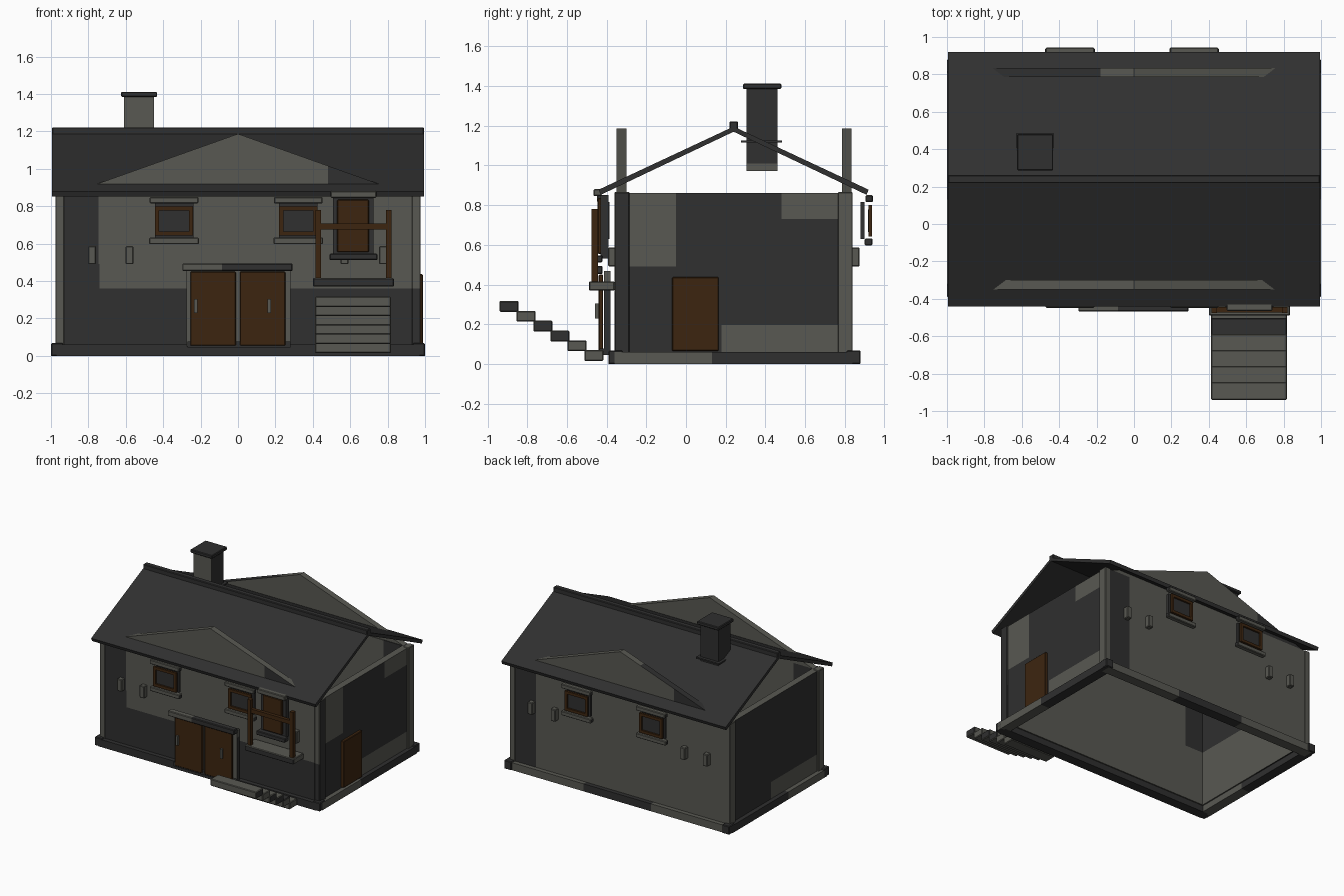
import bpy, bmesh
from mathutils import Vector

if "Cube" in bpy.data.objects:
    bpy.data.objects.remove(bpy.data.objects["Cube"])


def material(name, rgb):
    m = bpy.data.materials.new(name)
    m.diffuse_color = (*rgb, 1)
    m.use_nodes = True
    m.node_tree.nodes["Principled BSDF"].inputs["Base Color"].default_value = m.diffuse_color
    return m


LIGHT = material("light stone", (0.098, 0.098, 0.084))
DARK = material("dark slate", (0.029, 0.029, 0.029))
WOOD = material("brown wood", (0.046, 0.0185, 0.005))
AX = {"x": 0, "y": 1, "z": 2}


def finish(name, bm, mat, cuts=(), rule=None, alt=None, bevel=0):
    """Cut the mesh on planes, colour faces by rule(centre, normal)."""
    for a, v in cuts:
        co, no = Vector(), Vector()
        co[AX[a]], no[AX[a]] = v, 1
        bmesh.ops.bisect_plane(bm, geom=bm.verts[:] + bm.edges[:] + bm.faces[:],
                               plane_co=co, plane_no=no)
    bmesh.ops.recalc_face_normals(bm, faces=bm.faces[:])
    if rule:
        for f in bm.faces:
            f.material_index = int(bool(rule(f.calc_center_median(), f.normal)))
    me = bpy.data.meshes.new(name)
    bm.to_mesh(me)
    bm.free()
    me.materials.append(mat)
    if alt:
        me.materials.append(alt)
    ob = bpy.data.objects.new(name, me)
    bpy.context.collection.objects.link(ob)
    if bevel:
        b = ob.modifiers.new("bevel", "BEVEL")
        b.width, b.segments = bevel, 1
    return ob


def box(name, x, y, z, mat, **kw):
    bm = bmesh.new()
    bmesh.ops.create_cube(bm, size=1)
    for v in bm.verts:
        v.co = [(p[0] + p[1]) / 2 + c * abs(p[1] - p[0]) for p, c in zip((x, y, z), v.co)]
    return finish(name, bm, mat, **kw)


def prism(name, pts, axis, a0, a1, mat, **kw):
    """Extrude a profile along x (points are y, z) or along y (points are x, z)."""
    bm = bmesh.new()
    place = (lambda p, a: (a, p[0], p[1])) if axis == "x" else (lambda p, a: (p[0], a, p[1]))
    face = bm.faces.new([bm.verts.new(place(p, a0)) for p in pts])
    out = bmesh.ops.extrude_face_region(bm, geom=[face])
    step = (a1 - a0, 0, 0) if axis == "x" else (0, a1 - a0, 0)
    bmesh.ops.translate(bm, vec=step, verts=[g for g in out["geom"] if isinstance(g, bmesh.types.BMVert)])
    return finish(name, bm, mat, **kw)


MID = 0.24  # ridge line in y

# plinth strips and corner blocks
box("plinth_front", (-0.97, 0.97), (-0.39, -0.31), (0, 0.06), DARK)
box("plinth_back", (-0.97, 0.97), (0.79, 0.87), (0, 0.06), DARK, cuts=[("x", -0.3), ("x", 0.3)],
    rule=lambda c, n: abs(c.x) > 0.3, alt=LIGHT)
for s, side in ((-1, "left"), (1, "right")):
    box(f"plinth_{side}", (s * 0.92, s), (-0.36, 0.84), (0, 0.06), DARK, cuts=[("y", 0.13)],
        rule=lambda c, n: c.y < 0.13, alt=LIGHT)
    for y in (-0.355, 0.845):
        box("plinth_corner", (s * 0.935, s), (y - 0.035, y + 0.035), (0, 0.068), DARK, bevel=0.005)

# front and back walls, two storeys each
box("front_wall_lower", (-0.96, 0.96), (-0.355, -0.30), (0.05, 0.492), LIGHT,
    cuts=[("x", -0.74), ("z", 0.36)], alt=DARK,
    rule=lambda c, n: n.y < -0.5 and (c.x < -0.74 or c.z < 0.36))
box("front_wall_upper", (-0.96, 0.96), (-0.355, -0.30), (0.492, 0.862), LIGHT,
    cuts=[("x", -0.745)], alt=DARK, rule=lambda c, n: c.x < -0.745)
for nm, z0, z1 in (("lower", 0.05, 0.492), ("upper", 0.492, 0.862)):
    box(f"back_wall_{nm}", (-0.96, 0.96), (0.78, 0.835), (z0, z1), LIGHT,
        cuts=[("x", 0.745)], alt=DARK, rule=lambda c, n: c.x > 0.745)

# side walls
box("right_wall_lower", (0.91, 0.965), (-0.30, 0.78), (0.05, 0.492), DARK,
    cuts=[("y", 0.18), ("z", 0.195)], alt=LIGHT,
    rule=lambda c, n: n.x < -0.5 or (c.y > 0.18 and c.z < 0.195))
box("right_wall_upper", (0.91, 0.965), (-0.30, 0.78), (0.492, 0.862), DARK,
    cuts=[("y", -0.05), ("y", 0.48), ("z", 0.73)], alt=LIGHT,
    rule=lambda c, n: n.z > 0.5 or c.y < -0.05 or (c.y > 0.48 and c.z > 0.73))
box("left_wall_lower", (-0.965, -0.91), (-0.30, 0.78), (0.05, 0.492), DARK,
    cuts=[("y", 0.3), ("z", 0.195)], alt=LIGHT,
    rule=lambda c, n: n.x > 0.5 or (c.y < 0.3 and c.z < 0.195))
box("left_wall_upper", (-0.965, -0.91), (-0.30, 0.78), (0.492, 0.862), DARK,
    alt=LIGHT, rule=lambda c, n: n.z > 0.5)

# corner posts
for s in (-1, 1):
    for y0, y1 in ((-0.36, -0.285), (0.765, 0.84)):
        dark_side = s > 0 and y0 < 0
        box("corner_post", (s * 0.93, s * 0.977), (y0, y1), (0.05, 0.866), LIGHT, bevel=0.004,
            cuts=[("z", 0.36)], alt=DARK,
            rule=lambda c, n: dark_side and (n.x > 0.5 or c.z < 0.36))

# gables standing out of the roof slopes
tri = [(-0.915, 0.862), (0.915, 0.862), (0, 1.187)]
prism("front_gable", tri, "y", -0.35, -0.30, LIGHT, cuts=[("x", 0.48)], alt=DARK,
      rule=lambda c, n: c.x > 0.48 and n.y < -0.5)
prism("back_gable", tri, "y", 0.785, 0.835, LIGHT, cuts=[("x", -0.18), ("x", -0.48)], alt=DARK,
      rule=lambda c, n: (c.x < -0.48 and n.y > 0.5) or (c.x < -0.18 and n.z > 0.5))

# roof panels and ridge cap
for s, nm in ((-1, "front"), (1, "back")):
    prof = [(MID, 1.196), (MID + s * 0.68, 0.878), (MID + s * 0.67, 0.852), (MID, 1.170)]
    prism(f"roof_{nm}", prof, "x", -0.995, 0.995, DARK)
box("roof_ridge", (-0.995, 0.995), (MID - 0.022, MID + 0.022), (1.18, 1.222), DARK, bevel=0.005)

# chimney
box("chimney_stack", (-0.61, -0.45), (0.305, 0.46), (0.972, 1.388), DARK, cuts=[("z", 1.01)],
    alt=LIGHT, rule=lambda c, n: n.y < -0.5 or c.z < 1.01)
box("chimney_cap", (-0.625, -0.432), (0.287, 0.48), (1.385, 1.412), DARK, bevel=0.005)
box("chimney_flashing", (-0.632, -0.428), (0.278, 0.484), (1.115, 1.126), DARK)


# small windows, front and back
def window(cx, yy):
    span = lambda a, b: (min(yy(a), yy(b)), max(yy(a), yy(b)))
    w = lambda h: (cx - h, cx + h)
    box("window_pane", w(0.103), span(0.88, 0.90), (0.63, 0.815), DARK)
    for z0, z1 in ((0.643, 0.665), (0.778, 0.80)):
        box("window_frame_rail", w(0.102), span(0.92, 0.937), (z0, z1), WOOD)
    for s in (-1, 1):
        box("window_frame_stile", (cx + s * 0.102, cx + s * 0.080), span(0.92, 0.937), (0.665, 0.778), WOOD)
    box("window_glass", w(0.081), span(0.918, 0.923), (0.664, 0.779), DARK)
    box("window_lintel", w(0.13), span(0.905, 0.943), (0.815, 0.85), LIGHT, bevel=0.005,
        alt=DARK, rule=lambda c, n: abs(n.x) > 0.5)
    box("window_sill", w(0.133), span(0.90, 0.94), (0.597, 0.632), LIGHT, bevel=0.005,
        alt=DARK, rule=lambda c, n: abs(n.x) > 0.5)


for cx in (-0.342, 0.322):
    window(cx, lambda v: v)
    window(cx, lambda v: 0.495 - v)

# small wall brackets
for x in (-0.78, -0.58, 0.57, 0.775):
    for y in ((-0.392, -0.35), (0.83, 0.875)):
        box("wall_bracket", (x - 0.021, x + 0.021), y, (0.49, 0.587), LIGHT, bevel=0.005)

# double front door
box("door_frame", (-0.275, 0.28), (-0.412, -0.38), (0.05, 0.468), DARK, cuts=[("z", 0.41)],
    alt=LIGHT, rule=lambda c, n: c.z > 0.41 or n.y < -0.5)
for x0, x1, h in ((-0.255, -0.012, -0.225), (0.01, 0.253, 0.168)):
    box("door_leaf", (x0, x1), (-0.44, -0.418), (0.055, 0.45), WOOD, bevel=0.004)
    box("door_handle", (h - 0.009, h + 0.009), (-0.458, -0.436), (0.23, 0.305), LIGHT)
box("door_step", (-0.27, 0.28), (-0.435, -0.38), (0.045, 0.078), DARK)
box("door_lintel", (-0.298, 0.292), (-0.468, -0.42), (0.453, 0.494), LIGHT, bevel=0.005,
    cuts=[("x", -0.085)], alt=DARK, rule=lambda c, n: c.x > -0.085)

# side door
box("side_door", (0.955, 0.988), (-0.07, 0.165), (0.065, 0.437), WOOD, bevel=0.004)

# balcony door with lintel and sill
box("balcony_door_frame", (0.507, 0.725), (-0.43, -0.39), (0.53, 0.85), DARK)
box("balcony_door", (0.53, 0.70), (-0.446, -0.425), (0.555, 0.835), WOOD, bevel=0.004)
box("balcony_door_lintel", (0.495, 0.74), (-0.465, -0.425), (0.845, 0.882), LIGHT, bevel=0.005)
box("balcony_door_sill", (0.49, 0.745), (-0.47, -0.42), (0.512, 0.546), DARK, bevel=0.005)

# balcony platform, posts and rail
box("balcony_floor", (0.40, 0.835), (-0.49, -0.36), (0.37, 0.415), LIGHT, bevel=0.005,
    alt=DARK, rule=lambda c, n: n.y < -0.5)
for x in (0.43, 0.805):
    box("balcony_post", (x - 0.015, x + 0.015), (-0.475, -0.443), (0.41, 0.78), WOOD)
box("balcony_rail", (0.43, 0.805), (-0.472, -0.445), (0.675, 0.708), WOOD)

# detached stair: rises away from the wall
for i in range(6):
    y0, z0 = -0.94 + i * 0.0855, 0.262 - i * 0.0495
    box("stair_step", (0.412, 0.818), (y0, y0 + 0.096), (z0, z0 + 0.055), LIGHT, bevel=0.005, alt=DARK,
        rule=lambda c, n: (abs(n.x) > 0.5 and i in (0, 2, 3)) or (n.z > 0.5 and i == 4))
